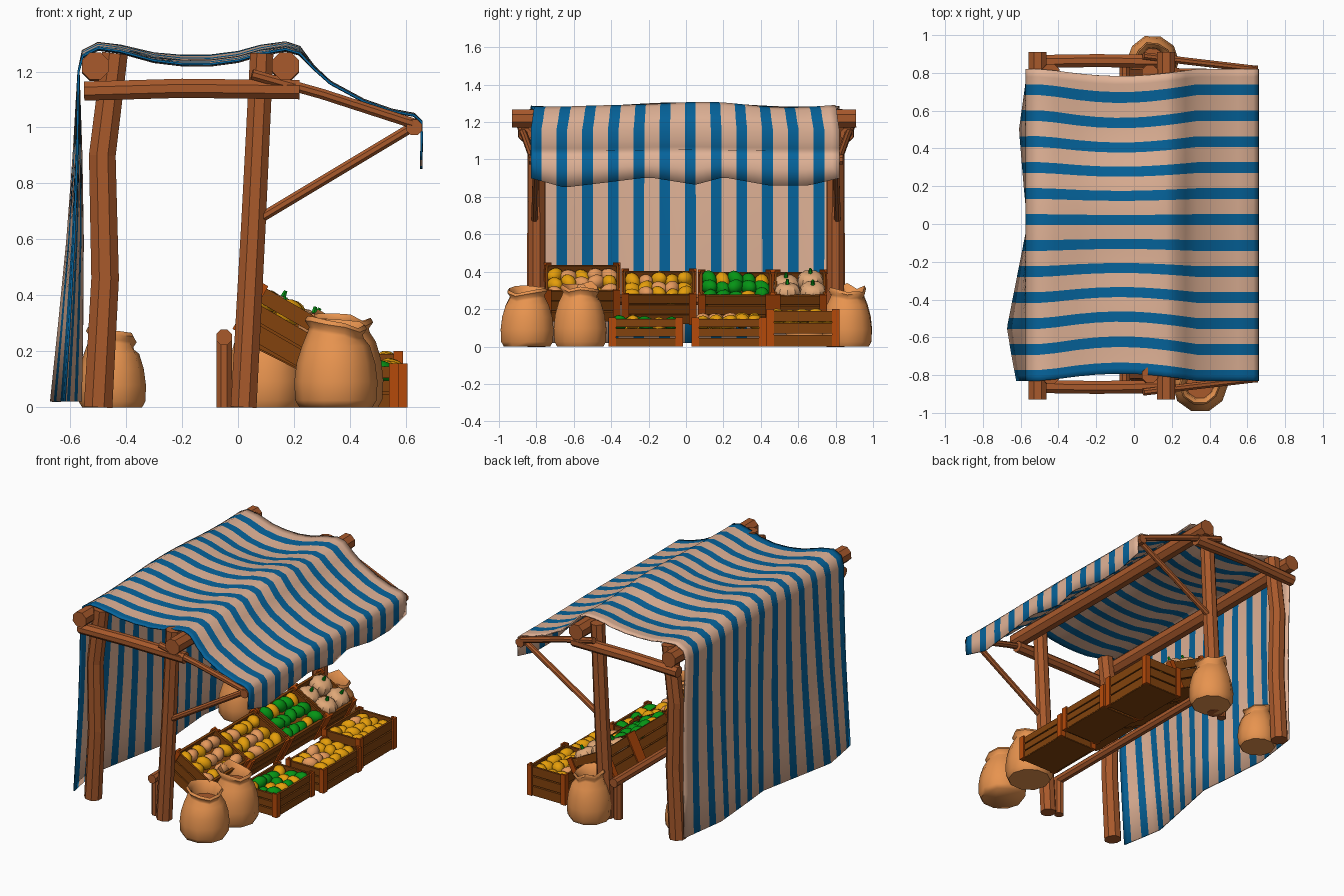
import bpy, bmesh, math, random
from mathutils import Matrix, Vector

if "Cube" in bpy.data.objects:
    bpy.data.objects.remove(bpy.data.objects["Cube"])
random.seed(4)

def mat(name, r, g, b):
    lin = [c / 12.92 if c < .04 else ((c + .055) / 1.055) ** 2.4 for c in (r, g, b)]
    m = bpy.data.materials.new(name)
    m.diffuse_color = (*lin, 1)
    m.use_nodes = True
    m.node_tree.nodes["Principled BSDF"].inputs["Base Color"].default_value = m.diffuse_color
    return m

WOOD = mat("wood", .66, .35, .17)
PLANK = mat("crate_plank", .51, .26, .05)
BRACKET = mat("crate_bracket", .71, .29, .04)
BEIGE = mat("cloth_beige", .88, .70, .59)
BLUE = mat("cloth_blue", .02, .39, .61)
YELLOW = mat("fruit_yellow", .90, .62, .04)
PEACH = mat("fruit_peach", .90, .60, .36)
GREEN = mat("green", .02, .58, .08)
SACK = mat("sack_cloth", .91, .58, .31)
PUMPKIN = mat("pumpkin_skin", .88, .66, .47)

def finish(name, bm, mats, smooth=None):
    bmesh.ops.recalc_face_normals(bm, faces=bm.faces[:])
    me = bpy.data.meshes.new(name)
    bm.to_mesh(me)
    bm.free()
    for m in mats:
        me.materials.append(m)
    ob = bpy.data.objects.new(name, me)
    bpy.context.collection.objects.link(ob)
    if smooth:
        bpy.context.view_layer.objects.active = ob
        ob.select_set(True)
        bpy.ops.object.shade_smooth_by_angle(angle=math.radians(smooth))
        ob.select_set(False)
    return ob

def log(name, pts, r, r2=None, sides=8):
    """Faceted log swept along a few points."""
    pts = [Vector(p) for p in pts]
    bm, rings = bmesh.new(), []
    for i, p in enumerate(pts):
        t = (pts[min(i + 1, len(pts) - 1)] - pts[max(i - 1, 0)]).normalized()
        ref = Vector((0, 1, 0)) if abs(t.y) < .7 else Vector((0, 0, 1))
        u = t.cross(ref).normalized()
        v = t.cross(u)
        rad = r + ((r2 or r) - r) * i / (len(pts) - 1)
        rings.append([bm.verts.new(p + rad * (u * math.cos(a) + v * math.sin(a)))
                      for a in [(k + .5) * math.tau / sides for k in range(sides)]])
    for a, b in zip(rings, rings[1:]):
        for k in range(sides):
            bm.faces.new((a[k], a[(k + 1) % sides], b[(k + 1) % sides], b[k]))
    bm.faces.new(rings[0])
    bm.faces.new(rings[-1])
    return finish(name, bm, [WOOD])

def lerp(table, t):
    for (a, va), (b, vb) in zip(table, table[1:]):
        if t <= b:
            return va + (vb - va) * max(0, (t - a) / (b - a))
    return table[-1][1]

# Timber frame, both sides
for s, side in ((-1, "front"), (1, "back")):
    y = .8 * s
    log(side + "_rear_post", [(-.5, y, 0), (-.475, y, .46), (-.485, y, .9), (-.44, y, 1.265)], .055, .05)
    log(side + "_fore_post", [(.02, y, 0), (.055, y, .65), (.085, y, 1.265)], .05, .045)
    log(side + "_cross_beam", [(-.55, .86 * s, 1.13), (-.2, .865 * s, 1.14), (.22, .86 * s, 1.135)], .037)
    log(side + "_awning_arm", [(.05, .89 * s, 1.19), (.3, .86 * s, 1.12), (.64, .82 * s, 1.01)], .02)
    log(side + "_awning_brace", [(.07, .81 * s, .67), (.62, .80 * s, 1.0)], .019)
    log(side + "_short_leg", [(-.05, .78 * s, 0), (-.05, .78 * s, .26)], .03)
log("rear_ridge_log", [(-.51, -.93, 1.22), (-.51, 0, 1.215), (-.51, .91, 1.22)], .052)
log("fore_ridge_log", [(.17, -.93, 1.22), (.17, 0, 1.215), (.17, .91, 1.22)], .052)
log("awning_rail", [(.63, -.84, 1.0), (.63, .84, 1.0)], .03)
log("crate_rest_rail", [(-.05, -.83, .25), (-.05, .83, .25)], .03)

# Striped cloth: curtain, roof and valance in one sheet
profile = [(-.6, .02), (-.587, .3), (-.575, .6), (-.57, .9), (-.57, 1.2), (-.555, 1.262), (-.5, 1.29),
           (-.42, 1.28), (-.3, 1.25), (-.2, 1.24), (-.1, 1.24), (0, 1.253), (.08, 1.276), (.17, 1.29),
           (.22, 1.275), (.27, 1.215), (.33, 1.16), (.45, 1.095), (.55, 1.06), (.63, 1.045),
           (.655, 1.02), (.657, .96), (.655, .885)]
hem_x = [(-.83, -.62), (-.7, -.645), (-.55, -.67), (-.4, -.64), (-.2, -.6), (0, -.56), (.2, -.58), (.5, -.605), (.82, -.56)]
hem_z = [(-.83, .9), (-.65, .85), (-.4, .88), (-.2, .905), (.05, .865), (.2, .905), (.45, .86), (.65, .86), (.82, .9)]
ys = []
for k in range(12):
    y0 = -.83 + k * .1375
    ys += [y0, y0 + .0285, y0 + .057, y0 + .097]
ys.append(.82)
bm, grid = bmesh.new(), []
for y in ys:
    col = []
    for x, z in profile:
        yy = y
        if x < -.565:
            x += (lerp(hem_x, y) + .6) * (1 - z / 1.2)
        elif x > .64:
            z = 1.045 + (z - 1.045) * (1.045 - lerp(hem_z, y)) / .16
        else:
            sag = max(0, math.cos((x + .07) / .4 * math.pi / 2)) if abs(x + .07) < .4 else 0
            yy *= 1 - sag * (.045 + .03 * max(0, 1 - (y / .82) ** 4))
            z += .012 * math.cos(5 * y) * (1 if x < .25 else .3) + .008 * sag * math.sin(9 * y)
        col.append(bm.verts.new((x, yy, z)))
    grid.append(col)
for i, (a, b) in enumerate(zip(grid, grid[1:])):
    for j in range(len(profile) - 1):
        f = bm.faces.new((a[j], b[j], b[j + 1], a[j + 1]))
        f.material_index = 1 if i % 4 < 2 else 0
cloth = finish("striped_cloth", bm, [BEIGE, BLUE], 60)
sol = cloth.modifiers.new("thickness", "SOLIDIFY")
sol.thickness, sol.offset = .008, 0

def box(bm, M, lo, hi, mi):
    c = [(a + b) / 2 for a, b in zip(lo, hi)]
    size = [b - a for a, b in zip(lo, hi)]
    r = bmesh.ops.create_cube(bm, size=1, matrix=M @ Matrix.Translation(c) @ Matrix.Diagonal((*size, 1)))
    for f in {f for v in r["verts"] for f in v.link_faces}:
        f.material_index = mi

def crate(name, y, w, d, h, x, z, tilt):
    """Slatted crate; (x, z) is its lower front edge."""
    M = Matrix.Translation((x, y, z)) @ Matrix.Rotation(math.radians(tilt), 4, 'Y')
    bm, t, hw, n = bmesh.new(), .014, w / 2, 3
    box(bm, M, (-d + .01, -hw + .01, 0), (-.01, hw - .01, .015), 0)
    box(bm, M, (-d + .02, -hw + .02, h - .085), (-.02, hw - .02, h - .07), 0)
    for k in range(n):
        z0, z1 = h * k / n + .004, h * (k + 1) / n - .004
        for x0 in (-t - .008, -d + .008):
            box(bm, M, (x0, -hw + .01, z0), (x0 + t, hw - .01, z1), 0)
        for y0 in (-hw + .008, hw - t - .008):
            box(bm, M, (-d + .01, y0, z0), (-.01, y0 + t, z1), 0)
    # corner brackets
    for sx in (0, 1):
        for s in (-1, 1):
            xa = -d if sx else -.035
            xe = -d if sx else -.012
            ya, yb = sorted((s * hw, s * (hw - .012)))
            box(bm, M, (xa, ya, 0), (xa + .035, yb, h + .006), 1)
            ya, yb = sorted((s * hw, s * (hw - .04)))
            box(bm, M, (xe, ya, 0), (xe + .012, yb, h + .006), 1)
    finish(name, bm, [PLANK, BRACKET])
    return M

def fruit(name, M, w, d, h, main, other, share, lift):
    bm = bmesh.new()
    nx, ny = 3, max(2, round((w - .04) / .072))
    for i in range(nx):
        for j in range(ny):
            p = (-.06 - (d - .12) * i / (nx - 1), -w / 2 + .06 + (w - .12) * j / (ny - 1),
                 h + lift + random.uniform(-.012, .016))
            R = Matrix.Rotation(random.uniform(0, 6), 4, 'Z') @ Matrix.Rotation(random.uniform(-.5, .5), 4, 'Y')
            L = M @ Matrix.Translation(p) @ R @ Matrix.Diagonal((1.25, .95, .95, 1))
            r = bmesh.ops.create_uvsphere(bm, u_segments=10, v_segments=7, radius=.041, matrix=L)
            mi = int(random.random() < share)
            for f in {f for v in r["verts"] for f in v.link_faces}:
                f.material_index = mi
    finish(name, bm, [main, other], 80)

# Crates with produce: name, y, width, depth, height, x, z, tilt, main colour, other, share, lift
for n, y, w, d, h, x, z, t, a, b, sh, lift in (
        ("upper_crate_1", -.555, .41, .30, .19, .24, .13, 30, YELLOW, PEACH, .35, -.042),
        ("upper_crate_2", -.145, .40, .30, .18, .26, .115, 27, YELLOW, PEACH, .3, -.035),
        ("upper_crate_3", .265, .40, .30, .18, .26, .11, 27, GREEN, YELLOW, .15, -.035),
        ("lower_crate_1", -.215, .40, .28, .15, .575, 0, 0, GREEN, YELLOW, .25, -.035),
        ("lower_crate_2", .23, .40, .28, .15, .605, 0, 0, YELLOW, PEACH, .3, -.02),
        ("lower_crate_3", .625, .39, .28, .195, .59, 0, 0, YELLOW, PEACH, .2, -.045)):
    fruit(n + "_fruit", crate(n, y, w, d, h, x, z, t), w, d, h, a, b, sh, lift)

# Pumpkin crate
M = crate("pumpkin_crate", .61, .29, .30, .18, .26, .11, 27)
for k, (px, py) in enumerate(((-.08, -.068), (-.085, .068), (-.215, .055), (-.205, -.075))):
    bm = bmesh.new()
    L = M @ Matrix.Translation((px, py, .16 if k != 3 else .14)) @ Matrix.Rotation(random.uniform(-.4, .1), 4, 'Y')
    bmesh.ops.create_uvsphere(bm, u_segments=20, v_segments=8, radius=.073)
    for v in bm.verts:
        g = round(math.atan2(v.co.y, v.co.x) / math.tau * 20)
        rim = math.hypot(v.co.x, v.co.y) / .073
        if g % 2:
            v.co.x *= .91
            v.co.y *= .91
        v.co.z *= .62 + .2 * min(1, rim * 1.5)
    nf = len(bm.faces)
    bmesh.ops.create_cone(bm, cap_ends=True, segments=6, radius1=.013, radius2=.007, depth=.035,
                          matrix=Matrix.Translation((0, 0, .055)))
    for i, f in enumerate(bm.faces):
        f.material_index = int(i >= nf)
    bmesh.ops.transform(bm, matrix=L, verts=bm.verts[:])
    finish("pumpkin_%d" % (k + 1), bm, [PUMPKIN, GREEN], 40)

# Open sacks, turned from one profile, lips sagging forward
sack_profile = [(.88, 0), (.98, .08), (1, .3), (.94, .52), (.81, .72), (.66, .84), (.64, .88), (.74, .95),
                (.68, 1), (.54, .92), (.5, .78)]
for k, (x, y, r, h) in enumerate(((.35, -.85, .148, .305), (.37, -.565, .148, .325), (.1, .862, .138, .31), (-.45, .65, .122, .265))):
    bm, rings, n = bmesh.new(), [], 10
    wob = [random.uniform(-.05, .05) for _ in range(n)]
    for pr, pz in sack_profile:
        rings.append([bm.verts.new((x + r * pr * (1 + wob[i] * pz) * math.cos(i * math.tau / n),
                                    y + r * pr * (1 + wob[i] * pz) * math.sin(i * math.tau / n),
                                    h * pz * (1 + (pz > .8) * (wob[i] - .05 * math.cos(i * math.tau / n)))))
                      for i in range(n)])
    for j, (a, b) in enumerate(zip(rings, rings[1:])):
        for i in range(n):
            f = bm.faces.new((a[i], a[(i + 1) % n], b[(i + 1) % n], b[i]))
    bm.faces.new(rings[0])
    bm.faces.new(rings[-1]).material_index = 1
    finish("sack_%d" % (k + 1), bm, [SACK, WOOD], 60)
